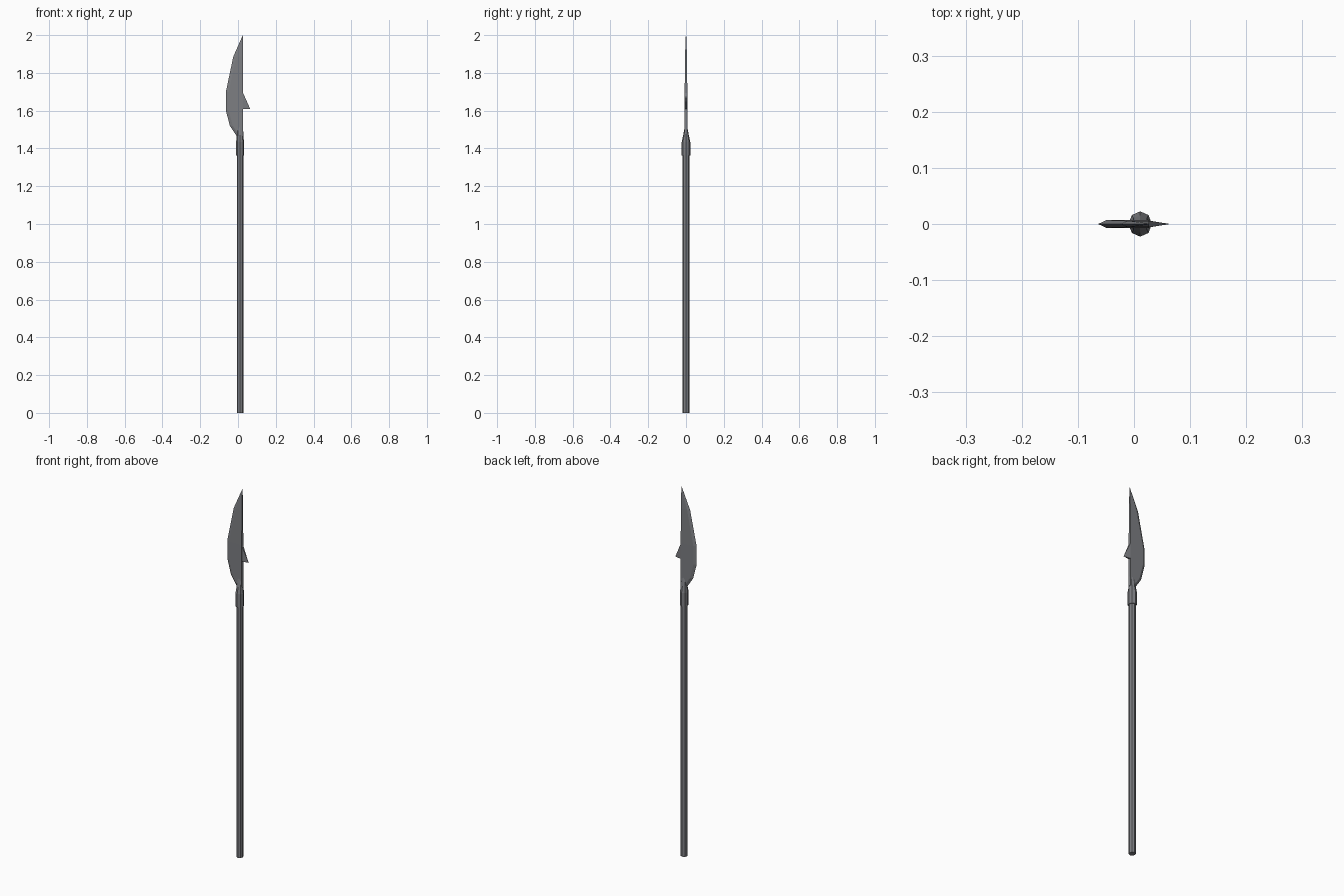
import bpy, bmesh
from math import sin, cos, pi

if "Cube" in bpy.data.objects:
    bpy.data.objects.remove(bpy.data.objects["Cube"])

CX = 0.011    # shaft axis, offset so the whole weapon is centred
SIDES = 8

# Dark steel for every part
steel = bpy.data.materials.new("dark_steel")
steel.diffuse_color = (0.205, 0.21, 0.225, 1)
steel.use_nodes = True
steel.node_tree.nodes["Principled BSDF"].inputs["Base Color"].default_value = steel.diffuse_color


def finish(name, bm):
    bmesh.ops.remove_doubles(bm, verts=bm.verts, dist=1e-5)
    bmesh.ops.recalc_face_normals(bm, faces=bm.faces)
    me = bpy.data.meshes.new(name)
    bm.to_mesh(me)
    bm.free()
    me.materials.append(steel)
    ob = bpy.data.objects.new(name, me)
    bpy.context.collection.objects.link(ob)
    return ob


def loft(name, loops):
    """Join equal-length closed loops and cap both ends."""
    bm = bmesh.new()
    rings = [[bm.verts.new(p) for p in loop] for loop in loops]
    n = len(rings[0])
    for a, b in zip(rings, rings[1:]):
        for i in range(n):
            j = (i + 1) % n
            bm.faces.new((a[i], a[j], b[j], b[i]))
    bm.faces.new(rings[0][::-1])
    bm.faces.new(rings[-1])
    return finish(name, bm)


def ring(z, rx, ry):
    return [(CX + rx * sin(2 * pi * i / SIDES), ry * cos(2 * pi * i / SIDES), z)
            for i in range(SIDES)]


# Pole
loft("shaft", [ring(0, 0.0175, 0.0175), ring(1.40, 0.0175, 0.0175)])

# Socket: round collar flattening into a thin tang
loft("socket", [ring(1.362, 0.021, 0.0225),
                ring(1.435, 0.021, 0.0225),
                ring(1.47, 0.017, 0.015),
                ring(1.515, 0.0165, 0.0068)])

# Blade: sharp curved edge on the left, flat straight back on the right
BACK = 0.027
rows = [  # height, cutting edge x, half thickness
    (1.45, -0.003, 0.007), (1.47, -0.010, 0.007), (1.52, -0.043, 0.007),
    (1.60, -0.064, 0.007), (1.70, -0.064, 0.007), (1.886, -0.025, 0.0055),
    (2.0, 0.0255, 0.001)]
sections = []
for z, edge, t in rows:
    bevel = edge + min(0.015, 0.4 * (BACK - edge))
    sections.append([(edge, 0, z), (bevel, -t, z), (BACK, -t, z),
                     (BACK, t, z), (bevel, t, z)])
loft("blade", sections)

# Back spur: wedge thinning to a point
bm = bmesh.new()
tip = bm.verts.new((0.064, 0, 1.61))
low = [bm.verts.new((0.022, s * 0.0068, 1.61)) for s in (-1, 1)]
top = [bm.verts.new((0.022, s * 0.0066, 1.705)) for s in (-1, 1)]
bm.faces.new((low[0], tip, top[0]))
bm.faces.new((low[1], top[1], tip))
bm.faces.new((low[0], low[1], tip))
bm.faces.new((top[0], tip, top[1]))
bm.faces.new((low[0], top[0], top[1], low[1]))
finish("back_spur", bm)
